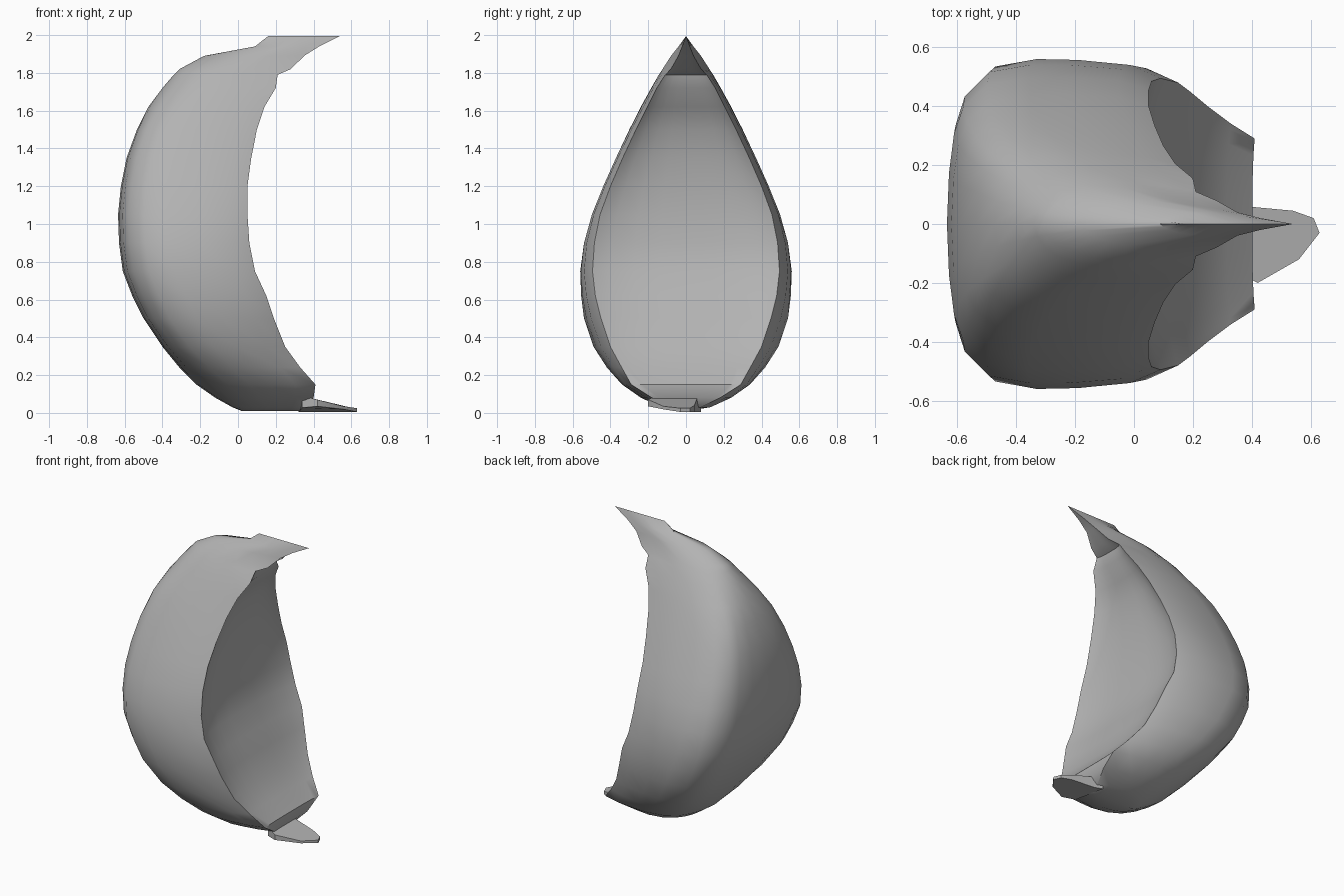
import bpy
import bmesh
import math
from mathutils import Vector

cube = bpy.data.objects.get("Cube")
if cube:
    bpy.data.objects.remove(cube, do_unlink=True)

grey = bpy.data.materials.new("husk grey")
grey.use_nodes = True
COLOUR = (0.45, 0.45, 0.45, 1.0)
grey.diffuse_color = COLOUR
grey.node_tree.nodes["Principled BSDF"].inputs["Base Color"].default_value = COLOUR

# Level by level: height, back x, rim x, half width, rim half width
LEVELS = [
    (0.01, 0.02, 0.33, 0.0, 0.0), (0.03, -0.03, 0.36, 0.13, 0.08),
    (0.08, -0.12, 0.40, 0.24, 0.18), (0.15, -0.22, 0.41, 0.34, 0.29),
    (0.24, -0.31, 0.33, 0.42, 0.34), (0.35, -0.40, 0.25, 0.49, 0.4),
    (0.5, -0.50, 0.19, 0.54, 0.45), (0.62, -0.56, 0.15, 0.555, 0.48),
    (0.75, -0.61, 0.09, 0.56, 0.495), (0.9, -0.63, 0.06, 0.54, 0.485),
    (1.05, -0.635, 0.05, 0.495, 0.455), (1.2, -0.62, 0.05, 0.435, 0.4),
    (1.35, -0.59, 0.07, 0.37, 0.335), (1.5, -0.535, 0.10, 0.3, 0.265),
    (1.62, -0.475, 0.14, 0.24, 0.205), (1.72, -0.4, 0.20, 0.185, 0.155),
    (1.79, -0.34, 0.21, 0.145, 0.11), (1.82, -0.31, 0.28, 0.125, 0.08),
    (1.89, -0.18, 0.35, 0.08, 0.04), (1.94, 0.09, 0.43, 0.04, 0.02),
    (1.995, 0.16, 0.54, 0.0, 0.0),
]
# Half cross-sections from the back ridge to the rim: squarish and rounded
SQUARE = [(0, 0), (0.01, 0.35), (0.035, 0.62), (0.08, 0.8), (0.2, 0.955),
          (0.4, 1), (0.6, 1), (0.85, 0.975), (1, 0.9)]
ROUND = [(0, 0), (0.03, 0.25), (0.1, 0.5), (0.2, 0.73), (0.34, 0.9),
         (0.5, 0.99), (0.65, 1), (0.8, 0.97), (1, 0.9)]


def ramp(z, start, end):
    """Rise from 0 to 1 between two heights."""
    return min(1.0, max(0.0, (z - start) / (end - start)))


def section(z, back, rim, half, rim_half):
    """Outer U of points running from the right rim to the left rim."""
    k = min(ramp(z, -0.2, 0.45), ramp(z, 2, 1.5))
    side = []
    for i, (s, r) in enumerate(zip(SQUARE, ROUND)):
        u, v = Vector(r).lerp(Vector(s), k)
        y = half * v
        if i > 5:
            y += (rim_half - half * 0.9) * (i - 5) / 3
        side.append((back + (rim - back) * u, y, z))
    return [(x, -y, h) for x, y, h in reversed(side[1:])] + side


def hollow(z, rim, rim_half):
    """Inner points of the shallow dish, from the left to the right."""
    depth = 0.05 * min(ramp(z, 0.05, 0.7), ramp(z, 1.9, 1.5))
    steps = [0.94, 0.8, 0.55, 0.28, 0]
    steps += [-s for s in reversed(steps[:-1])]
    return [(rim - depth * (1 - abs(s) ** 4), rim_half * s, z) for s in steps]


def finish(bm, name):
    bmesh.ops.remove_doubles(bm, verts=bm.verts[:], dist=0.0005)
    bmesh.ops.recalc_face_normals(bm, faces=bm.faces[:])
    mesh = bpy.data.meshes.new(name)
    bm.to_mesh(mesh)
    bm.free()
    mesh.materials.append(grey)
    obj = bpy.data.objects.new(name, mesh)
    bpy.context.collection.objects.link(obj)
    bpy.ops.object.select_all(action="DESELECT")
    obj.select_set(True)
    bpy.context.view_layer.objects.active = obj
    bpy.ops.object.shade_smooth_by_angle(angle=math.radians(45))


def bridge_loops(bm, low, high):
    for i in range(len(low)):
        j = (i + 1) % len(low)
        bm.faces.new((low[i], low[j], high[j], high[i]))


# Thick husk with a shallow dish on its +x side
bm = bmesh.new()
loops = []
for level in LEVELS:
    points = section(*level) + hollow(level[0], level[2], level[4])
    loops.append([bm.verts.new(p) for p in points])
for low, high in zip(loops, loops[1:]):
    bridge_loops(bm, low, high)
finish(bm, "husk")

# Torn flap lying out from the bottom of the opening
OUTLINE = [(0.32, 0.08), (0.38, 0.06), (0.54, 0.045), (0.61, 0.02),
           (0.63, -0.03), (0.56, -0.12), (0.42, -0.2), (0.34, -0.16)]
bm = bmesh.new()
top = [bm.verts.new((x, y, 0.025 + max(0, 0.6 - x) * 0.25)) for x, y in OUTLINE]
base = [bm.verts.new((x, y, 0.005 + max(0, -y - 0.05) * 0.2)) for x, y in OUTLINE]
bm.faces.new(top)
bm.faces.new(base)
bridge_loops(bm, base, top)
finish(bm, "bottom_flap")
